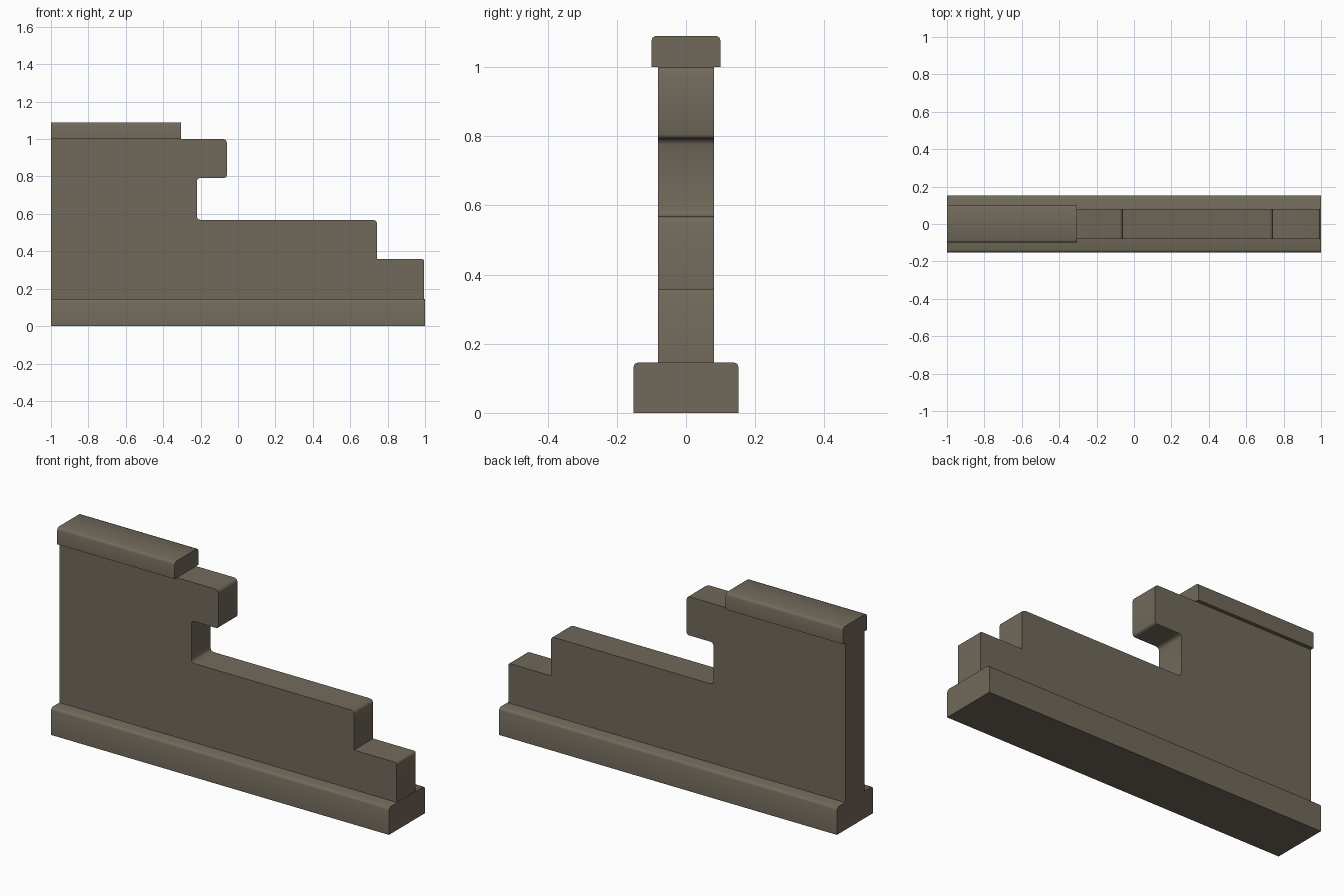
import bpy
import bmesh
import math
from mathutils import Vector

cube = bpy.data.objects.get("Cube")
if cube:
    bpy.data.objects.remove(cube)

stone = bpy.data.materials.new("grey_brown_stone")
stone.use_nodes = True
color = (0.165, 0.142, 0.104, 1)
stone.diffuse_color = color
bsdf = stone.node_tree.nodes["Principled BSDF"]
bsdf.inputs["Base Color"].default_value = color
bsdf.inputs["Roughness"].default_value = 0.9


def soften(points):
    """Replace each corner (u, v, size) by a two-segment rounded corner."""
    result = []
    for i, (u, v, size) in enumerate(points):
        corner = Vector((u, v))
        if not size:
            result.append(corner)
            continue
        before = (Vector(points[i - 1][:2]) - corner).normalized() * size
        after = (Vector(points[(i + 1) % len(points)][:2]) - corner).normalized() * size
        result += [corner + before, corner + (before + after) * 0.29, corner + after]
    return result


def extrude_profile(name, points, start, end, axis):
    """Extrude a profile drawn in the upright plane across the given axis."""
    bm = bmesh.new()
    verts = []
    for p in soften(points):
        place = (start, p.x, p.y) if axis == "x" else (p.x, start, p.y)
        verts.append(bm.verts.new(place))
    face = bm.faces.new(verts)
    grown = bmesh.ops.extrude_face_region(bm, geom=[face])["geom"]
    shift = Vector((end - start, 0, 0)) if axis == "x" else Vector((0, end - start, 0))
    bmesh.ops.translate(bm, vec=shift, verts=[g for g in grown if isinstance(g, bmesh.types.BMVert)])
    bmesh.ops.recalc_face_normals(bm, faces=bm.faces)
    mesh = bpy.data.meshes.new(name)
    bm.to_mesh(mesh)
    bm.free()
    mesh.materials.append(stone)
    obj = bpy.data.objects.new(name, mesh)
    bpy.context.collection.objects.link(obj)
    bpy.ops.object.select_all(action="DESELECT")
    obj.select_set(True)
    bpy.context.view_layer.objects.active = obj
    bpy.ops.object.shade_smooth_by_angle(angle=math.radians(50))
    return obj


def rail(name, half_width, bottom, top, start, end):
    """Long block with softened upper edges."""
    points = [(-half_width, bottom, 0), (half_width, bottom, 0),
              (half_width, top, 0.014), (-half_width, top, 0.014)]
    return extrude_profile(name, points, start, end, "x")


# Plinth and coping
rail("plinth", 0.152, 0, 0.146, -1, 1)
rail("coping", 0.1, 1.0, 1.09, -1, -0.305)

# Broken wall with a stepped, notched end
wall = [(-1, 0.12, 0), (0.995, 0.12, 0), (0.995, 0.358, 0.01),
        (0.743, 0.358, 0), (0.743, 0.568, 0.018),
        (-0.22, 0.568, 0.018), (-0.22, 0.793, 0.018),
        (-0.06, 0.793, 0.012), (-0.06, 1.0, 0.018), (-1, 1.0, 0)]
extrude_profile("broken_wall", wall, -0.081, 0.081, "y")
